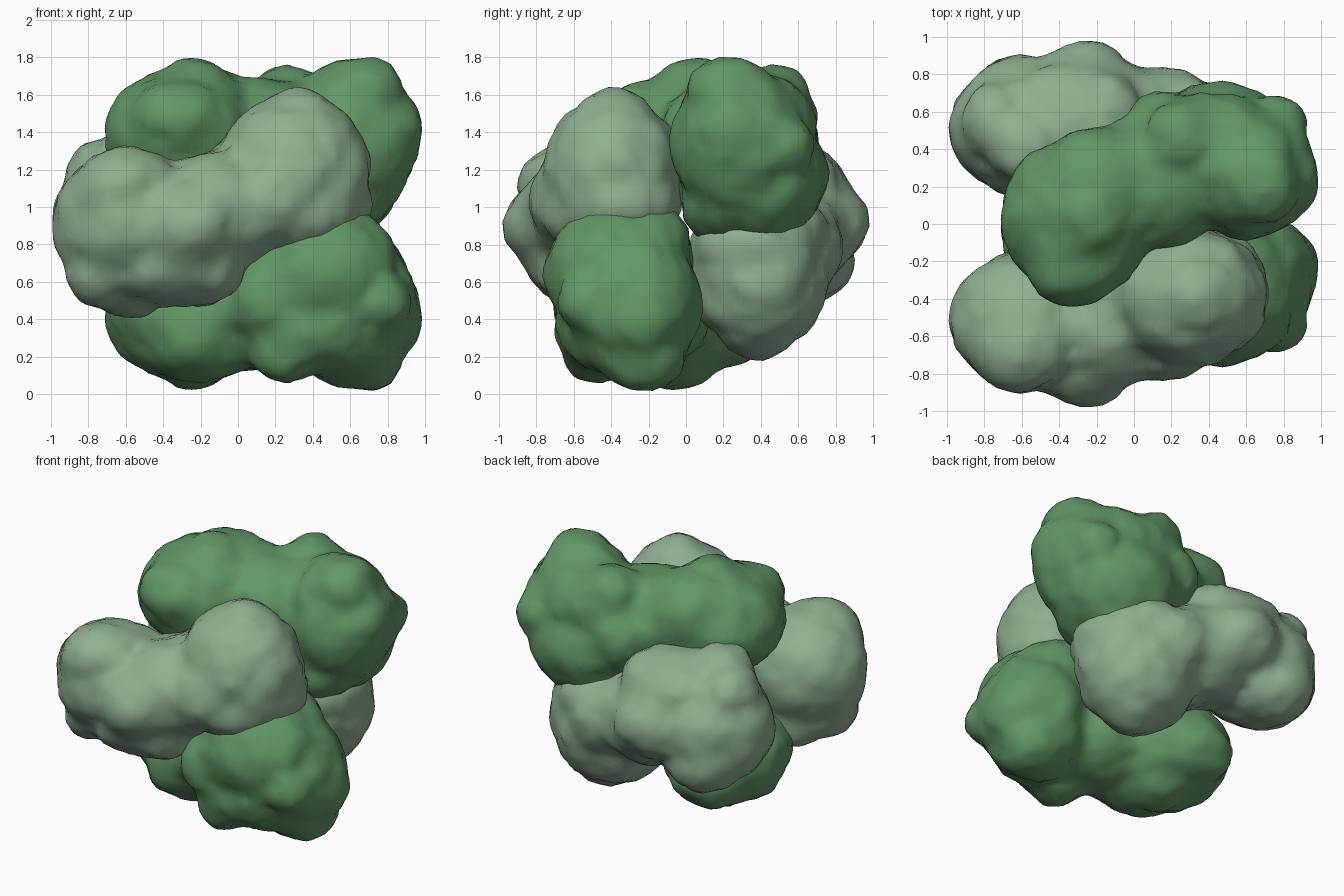
import bpy, bmesh, math
from mathutils import Matrix

H = 1.82  # total height; second half is the first turned 180 deg about the x axis

dark = bpy.data.materials.new("dark_green")
dark.diffuse_color = (0.12, 0.31, 0.13, 1)
light = bpy.data.materials.new("light_green")
light.diffuse_color = (0.27, 0.43, 0.28, 1)

tex = bpy.data.textures.new("lumps", 'CLOUDS')
tex.noise_scale = 0.2


def clump(name, mat, lobes):
    """Fuse ellipsoid lobes (centre, radii) into one lumpy mass, plus its turned twin."""
    bm = bmesh.new()
    for x, y, z, rx, ry, rz in lobes:
        m = Matrix.Translation((x, y, z)) @ Matrix.Diagonal((rx, ry, rz, 1))
        bmesh.ops.create_icosphere(bm, subdivisions=3, radius=1, matrix=m)
    me = bpy.data.meshes.new(name)
    bm.to_mesh(me)
    bm.free()
    me.materials.append(mat)
    twin_turn = Matrix.Translation((0, 0, H)) @ Matrix.Rotation(math.pi, 4, 'X')
    for suffix, turn in (("", Matrix()), ("_twin", twin_turn)):
        ob = bpy.data.objects.new(name + suffix, me)
        bpy.context.collection.objects.link(ob)
        ob.matrix_world = turn
        r = ob.modifiers.new("fuse", 'REMESH')
        r.mode = 'VOXEL'
        r.voxel_size = 0.045
        r.use_smooth_shade = True
        s = ob.modifiers.new("soften", 'SMOOTH')
        s.factor, s.iterations = 0.5, 5
        d = ob.modifiers.new("lumps", 'DISPLACE')
        d.texture, d.strength, d.mid_level = tex, 0.06, 0.3


# Upper dark foliage mass, and the lower twin
clump("dark_foliage", dark, [
    (0.60, 0.28, 1.34, 0.36, 0.35, 0.43),   # right lobe
    (0.45, 0.36, 1.18, 0.42, 0.39, 0.39),   # rear lower lobe
    (0.47, 0.26, 1.02, 0.30, 0.29, 0.22),   # underside
    (0.45, 0.40, 1.46, 0.30, 0.30, 0.25),   # rear top
    (-0.30, 0.03, 1.39, 0.41, 0.41, 0.34),  # left lobe
    (0.10, 0.22, 1.38, 0.38, 0.36, 0.31),   # bridge
    (-0.20, 0.24, 1.46, 0.32, 0.27, 0.30),
    (0.14, 0.53, 1.32, 0.18, 0.18, 0.20),   # rear bump
    (0.69, 0.21, 1.63, 0.18, 0.20, 0.18),   # top bump
    (0.27, 0.46, 1.54, 0.21, 0.21, 0.22),
    (-0.23, 0.05, 1.62, 0.20, 0.22, 0.16),
    (-0.32, -0.22, 1.47, 0.25, 0.21, 0.20),
    (0.75, 0.52, 1.32, 0.16, 0.17, 0.17),
    (0.83, 0.25, 1.40, 0.16, 0.18, 0.22),
])

# Front light foliage mass, and the rear twin
clump("light_foliage", light, [
    (-0.57, -0.52, 0.91, 0.42, 0.37, 0.38),  # left lobe
    (0.30, -0.39, 1.20, 0.41, 0.36, 0.38),   # right lobe
    (-0.12, -0.50, 0.97, 0.40, 0.37, 0.32),  # bridge
    (0.02, -0.40, 1.04, 0.36, 0.34, 0.29),
    (-0.35, -0.52, 0.73, 0.40, 0.34, 0.26),  # lower lobe
    (-0.18, -0.54, 0.68, 0.22, 0.28, 0.20),
    (0.33, -0.38, 1.43, 0.22, 0.23, 0.20),   # top bump
    (0.40, -0.36, 1.02, 0.32, 0.33, 0.25),   # right underside
    (0.28, -0.52, 0.96, 0.32, 0.24, 0.20),
    (-0.27, -0.76, 0.91, 0.25, 0.21, 0.22),  # front bump
    (-0.60, -0.66, 1.12, 0.25, 0.23, 0.20),
    (-0.75, -0.55, 0.65, 0.17, 0.20, 0.17),
    (0.20, -0.65, 1.05, 0.22, 0.18, 0.22),
    (-0.58, -0.42, 0.58, 0.20, 0.20, 0.16),
])
